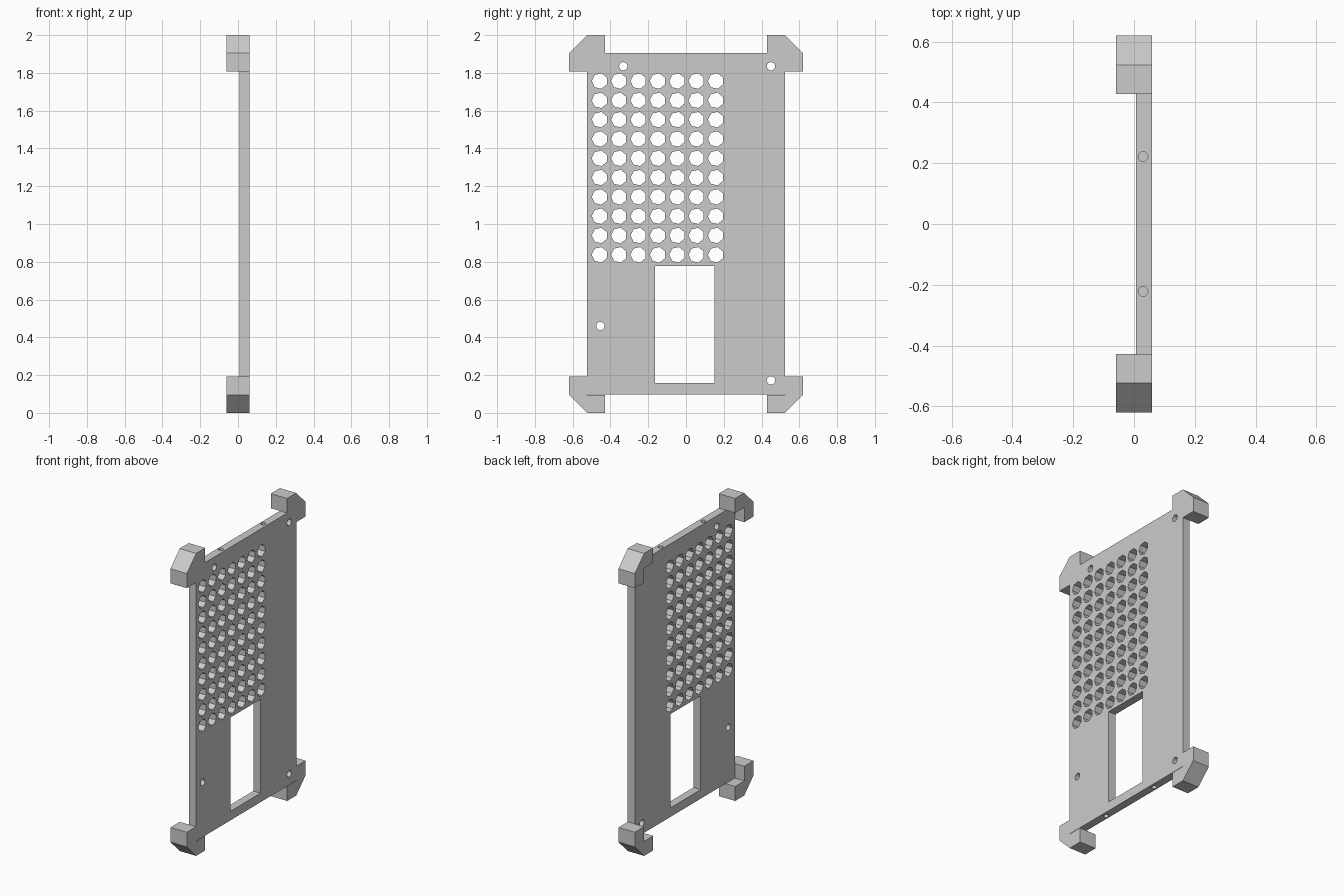
import bpy, bmesh, math

cube = bpy.data.objects.get("Cube")
if cube:
    bpy.data.objects.remove(cube, do_unlink=True)

HALF_W, BOTTOM, TOP = 0.523, 0.098, 1.904   # plate outline in y and z
BACK, FACE = 0.007, 0.06                    # plate thickness in x
MID_Z = 1.0

grey = bpy.data.materials.new("plain_grey")
grey.use_nodes = True
grey.diffuse_color = (0.6, 0.6, 0.6, 1)
grey.node_tree.nodes["Principled BSDF"].inputs["Base Color"].default_value = (0.6, 0.6, 0.6, 1)


def add_prism(bm, outline, x0, x1):
    """Extrude a (y, z) outline along x."""
    face = bm.faces.new([bm.verts.new((x0, y, z)) for y, z in outline])
    ext = bmesh.ops.extrude_face_region(bm, geom=[face])["geom"]
    bmesh.ops.translate(bm, vec=(x1 - x0, 0, 0),
                        verts=[v for v in ext if isinstance(v, bmesh.types.BMVert)])


def ngon(y, z, r, sides, start=0.0):
    return [(y + r * math.cos(start + 2 * math.pi * i / sides),
             z + r * math.sin(start + 2 * math.pi * i / sides)) for i in range(sides)]


def rect(y0, y1, z0, z1):
    return [(y0, z0), (y1, z0), (y1, z1), (y0, z1)]


def make(name, bm):
    bmesh.ops.recalc_face_normals(bm, faces=bm.faces)
    mesh = bpy.data.meshes.new(name)
    bm.to_mesh(mesh)
    bm.free()
    mesh.materials.append(grey)
    obj = bpy.data.objects.new(name, mesh)
    bpy.context.collection.objects.link(obj)
    return obj


# Plate
bm = bmesh.new()
add_prism(bm, rect(-HALF_W, HALF_W, BOTTOM, TOP), BACK, FACE)
plate = make("plate", bm)

# Cutter: vent grid, window, screw holes and blind edge holes
bm = bmesh.new()
for col in range(7):
    for row in range(10):
        add_prism(bm, ngon(-0.457 + col * 0.1025, 0.837 + row * 0.1022, 0.042, 7, math.pi),
                  -0.1, 0.2)
add_prism(bm, rect(-0.163, 0.15, 0.158, 0.778), -0.1, 0.2)
for y, z in ((-0.332, 1.835), (0.45, 1.835), (-0.453, 0.46), (0.45, 0.172)):
    add_prism(bm, ngon(y, z, 0.022, 16), -0.1, 0.2)
for y in (-0.222, 0.222):
    for z in (BOTTOM, TOP):
        ring = bmesh.ops.create_cone(bm, cap_ends=True, segments=16,
                                     radius1=0.016, radius2=0.016, depth=0.12)["verts"]
        bmesh.ops.translate(bm, vec=(0.03, y, z), verts=ring)
cutter = make("hole_cutter", bm)
cutter.hide_render = True

cut = plate.modifiers.new("holes", "BOOLEAN")
cut.operation = "DIFFERENCE"
cut.solver = "EXACT"
cut.object = cutter
bpy.context.view_layer.objects.active = plate
plate.select_set(True)
bpy.ops.object.modifier_apply(modifier=cut.name)
bpy.data.objects.remove(cutter, do_unlink=True)

# Chamfered corner hooks, mirrored to all four corners
HOOK = [(0.428, 0.904), (0.428, 1.0), (0.523, 1.0), (0.62, 0.904),
        (0.62, 0.807), (0.523, 0.807), (0.523, 0.904)]
for side, sy in (("front", -1), ("back", 1)):
    for level, sz in (("lower", -1), ("upper", 1)):
        bm = bmesh.new()
        add_prism(bm, [(sy * y, MID_Z + sz * z) for y, z in HOOK], -0.06, FACE)
        make(f"{level}_{side}_corner_hook", bm)
